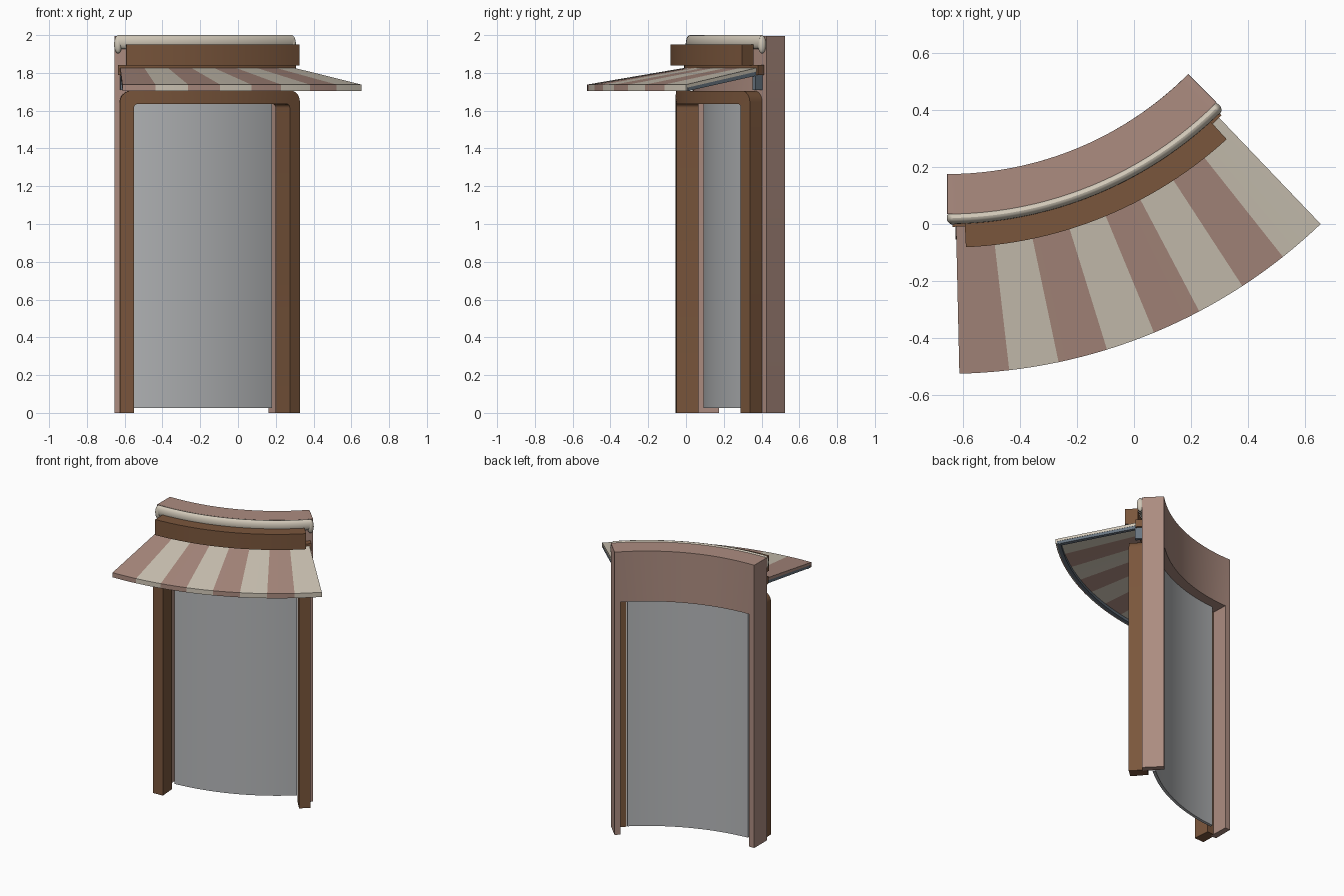
import bpy, bmesh, math

if "Cube" in bpy.data.objects:
    bpy.data.objects.remove(bpy.data.objects["Cube"])

CX, CY = -0.655, 1.37          # centre of the curved wall


def material(name, r, g, b):
    lin = lambda c: ((c / 255 + 0.055) / 1.055) ** 2.4 if c > 10 else c / 255 / 12.92
    m = bpy.data.materials.new(name)
    m.diffuse_color = (lin(r), lin(g), lin(b), 1)
    m.use_nodes = True
    m.node_tree.nodes["Principled BSDF"].inputs["Base Color"].default_value = m.diffuse_color
    return m


ROSE = material("dusty rose", 172, 140, 128)
BROWN = material("wood brown", 122, 86, 60)
CREAM = material("cream", 208, 199, 183)
GREY = material("door grey", 180, 182, 184)
SLATE = material("slate", 104, 116, 128)


def polar(r, deg, z):
    a = math.radians(deg)
    return (CX + r * math.sin(a), CY - r * math.cos(a), z)


def finish(name, bm, mats, smooth=30):
    bmesh.ops.recalc_face_normals(bm, faces=bm.faces)
    me = bpy.data.meshes.new(name)
    bm.to_mesh(me)
    bm.free()
    for m in mats:
        me.materials.append(m)
    ob = bpy.data.objects.new(name, me)
    bpy.context.collection.objects.link(ob)
    bpy.ops.object.select_all(action='DESELECT')
    ob.select_set(True)
    bpy.context.view_layer.objects.active = ob
    bpy.ops.object.shade_smooth_by_angle(angle=math.radians(smooth))
    return ob


def sweep(name, profile, a0, a1, n, mats, per_stripe=None):
    """Sweep a closed (radius, z) profile along the wall curve."""
    bm = bmesh.new()
    rings = [[bm.verts.new(polar(r, a0 + (a1 - a0) * i / n, z)) for r, z in profile]
             for i in range(n + 1)]
    k = len(profile)
    for i in range(n):
        for j in range(k):
            f = bm.faces.new((rings[i][j], rings[i][(j + 1) % k],
                              rings[i + 1][(j + 1) % k], rings[i + 1][j]))
            if per_stripe:
                f.material_index = (i // per_stripe) % 2
    bm.faces.new(rings[0])
    end = bm.faces.new(rings[-1])
    if per_stripe:
        end.material_index = ((n - 1) // per_stripe) % 2
    return finish(name, bm, mats)


def box(r0, r1, z0, z1):
    return [(r0, z0), (r1, z0), (r1, z1), (r0, z1)]


def arch_path(a0, a1, top, rad, n=24, c=6):
    """Path up one leg, round the corner, over and down: (degrees, z)."""
    da = math.degrees(rad / 1.4)
    corner = [(a0 + da * (1 - math.cos(t)), top - rad * (1 - math.sin(t)))
              for t in (math.pi / 2 * i / c for i in range(c + 1))]
    left = [(a0, 0)] + corner
    right = [(a0 + a1 - a, z) for a, z in reversed(left)]
    s, e = left[-1][0], right[0][0]
    return left + [(s + (e - s) * i / n, top) for i in range(1, n)] + right


def portal(name, outer, inner, r0, r1, mat):
    """Curved slab between an outer and an inner arch path."""
    bm = bmesh.new()
    sec = [[bm.verts.new(polar(r, *p)) for r, p in ((r0, o), (r1, o), (r1, i), (r0, i))]
           for o, i in zip(outer, inner)]
    for a, b in zip(sec, sec[1:]):
        for j in range(4):
            bm.faces.new((a[j], a[(j + 1) % 4], b[(j + 1) % 4], b[j]))
    bm.faces.new(sec[0])
    bm.faces.new(sec[-1])
    return finish(name, bm, [mat])


# Wall with door opening
portal("wall", arch_path(0, 45, 1.995, 0.002), arch_path(1.9, 43.1, 1.64, 0.001),
       1.195, 1.335, ROSE)
# Wooden door frame with rounded corners
portal("door_frame", arch_path(1.2, 43.6, 1.705, 0.06), arch_path(4.2, 40.7, 1.635, 0.02),
       1.308, 1.425, BROWN)
# Curved door panel
sweep("door_panel", box(1.26, 1.28, 0.025, 1.637), 4.25, 40.75, 28, [GREY])
# Sign board and the rail that carries the awning
sweep("sign_board", box(1.37, 1.453, 1.84, 1.95), 2.6, 42.4, 28, [BROWN])
sweep("awning_rail", box(1.33, 1.38, 1.79, 1.843), 0.8, 44.2, 28, [BROWN])

# Striped awning with a turned-down lip
sweep("awning", [(1.37, 1.828), (1.895, 1.738), (1.895, 1.705), (1.885, 1.705),
                 (1.885, 1.722), (1.37, 1.808)], 1.3, 43.7, 32, [ROSE, CREAM], 4)

# Slate frame under the awning
sweep("awning_front_bar", box(1.862, 1.886, 1.703, 1.724), 1.4, 43.6, 32, [SLATE])
for side, a in (("left", 1.35), ("right", 42.75)):
    sweep("awning_arm_" + side, [(1.38, 1.808), (1.88, 1.724), (1.88, 1.704), (1.38, 1.785)],
          a, a + 0.9, 2, [SLATE])
    sweep("awning_bracket_" + side, box(1.335, 1.385, 1.71, 1.79), a, a + 0.9, 2, [SLATE])


# Cream roll along the wall top, with fuller rounded ends
def ellipse(r, z, rr, rz, n=20):
    return [(r + rr * math.cos(2 * math.pi * i / n), z + rz * math.sin(2 * math.pi * i / n))
            for i in range(n)]


sweep("top_roll", ellipse(1.349, 1.963, 0.021, 0.037), 0.8, 44.2, 36, [CREAM])
for side, a in (("left", 0.85), ("right", 44.15)):
    bm = bmesh.new()
    bmesh.ops.create_uvsphere(bm, u_segments=20, v_segments=12, radius=1)
    t = math.radians(a)
    for v in bm.verts:
        u, w, z = v.co.x * 0.021, v.co.y * 0.023, v.co.z * 0.048
        v.co = (CX + (1.349 + w) * math.sin(t) + u * math.cos(t),
                CY - (1.349 + w) * math.cos(t) + u * math.sin(t), 1.951 + z)
    finish("roll_end_" + side, bm, [CREAM], 60)
